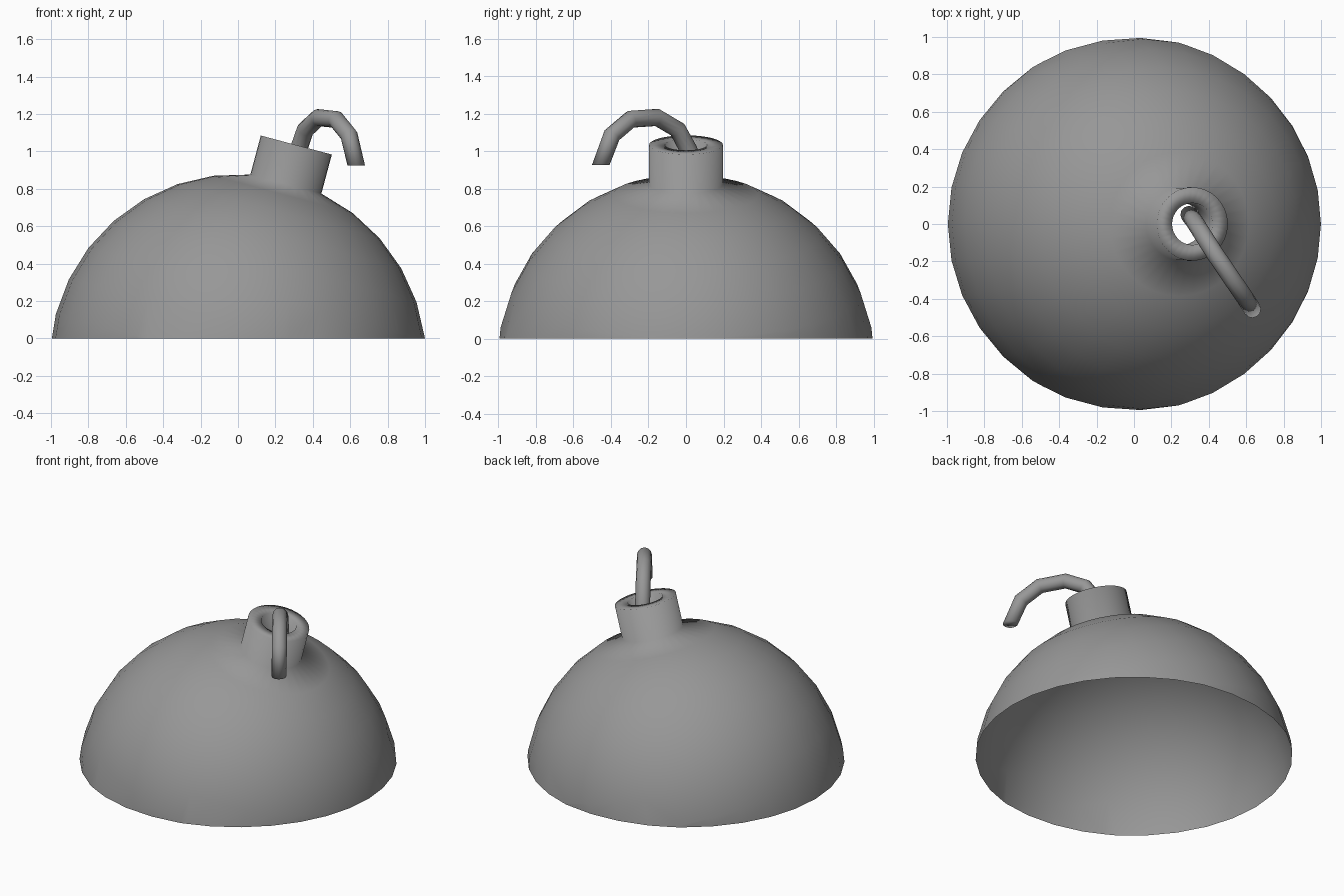
import bpy, bmesh
from math import sin, cos, pi, radians
from mathutils import Vector, Matrix

if "Cube" in bpy.data.objects:
    bpy.data.objects.remove(bpy.data.objects["Cube"])

# Dark grey for the whole model
dark = bpy.data.materials.new("dark_grey")
dark.diffuse_color = (0.31, 0.31, 0.31, 1)
dark.use_nodes = True
dark.node_tree.nodes["Principled BSDF"].inputs["Base Color"].default_value = dark.diffuse_color


def skin(name, rings, flat_base=False, capped=False):
    """Join equal closed rings of points into one smooth surface."""
    bm = bmesh.new()
    loops = [[bm.verts.new(p) for p in ring] for ring in rings]
    n = len(loops[0])
    for a, b in zip(loops, loops[1:]):
        for i in range(n):
            j = (i + 1) % n
            bm.faces.new((a[i], a[j], b[j], b[i]))
    if capped:
        bm.faces.new(loops[0][::-1])
        bm.faces.new(loops[-1])
        bmesh.ops.recalc_face_normals(bm, faces=bm.faces[:])
    if flat_base:
        bmesh.ops.bisect_plane(bm, geom=bm.verts[:] + bm.edges[:] + bm.faces[:],
                               plane_co=(0, 0, 0), plane_no=(0, 0, 1), clear_inner=True)
    for f in bm.faces:
        f.smooth = True
    mesh = bpy.data.meshes.new(name)
    bm.to_mesh(mesh)
    bm.free()
    mesh.materials.append(dark)
    obj = bpy.data.objects.new(name, mesh)
    bpy.context.collection.objects.link(obj)
    return obj


# Dome with neck: sphere profile running up into a hollow collar, tilted 15 degrees
R, SEGS, STEP = 1.008, 32, pi / 16
profile = [(R * sin(k * STEP), R * cos(k * STEP)) for k in range(10, 0, -1)]
neck_r, neck_z = profile[-1]
profile += [(neck_r, neck_z + 0.216), (0.112, neck_z + 0.216), (0.112, neck_z)]
tilt = Matrix.Translation((0, 0, -0.13)) @ Matrix.Rotation(radians(15), 4, 'Y')
rings = [[tilt @ Vector((r * cos(2 * pi * i / SEGS), r * sin(2 * pi * i / SEGS), z))
          for i in range(SEGS)] for r, z in profile]
skin("dome_with_neck", rings, flat_base=True)

# Fuse: faceted arch rising out of the neck and drooping to the front right
path = [Vector(p) for p in [
    (0.295, 0.05, 0.88), (0.322, 0.015, 1.005), (0.36, -0.045, 1.115),
    (0.43, -0.155, 1.18), (0.525, -0.295, 1.17), (0.594, -0.395, 1.085),
    (0.632, -0.455, 0.925)]]
along = path[-1] - path[0]
along.z = 0
along.normalize()
side = Vector((0, 0, 1)).cross(along)
fuse_r, sides = 0.047, 12
rings = []
for k, p in enumerate(path):
    if k in (0, len(path) - 1):
        # ends are cut level
        out = along if k else -along
    else:
        tangent = (path[k + 1] - p).normalized() + (p - path[k - 1]).normalized()
        out = tangent.normalized().cross(side)
        if out.dot(p - Vector((0.457, -0.2, 0.9))) < 0:
            out = -out
    rings.append([p + fuse_r * (cos(2 * pi * i / sides) * out + sin(2 * pi * i / sides) * side)
                  for i in range(sides)])
skin("fuse", rings, capped=True)
